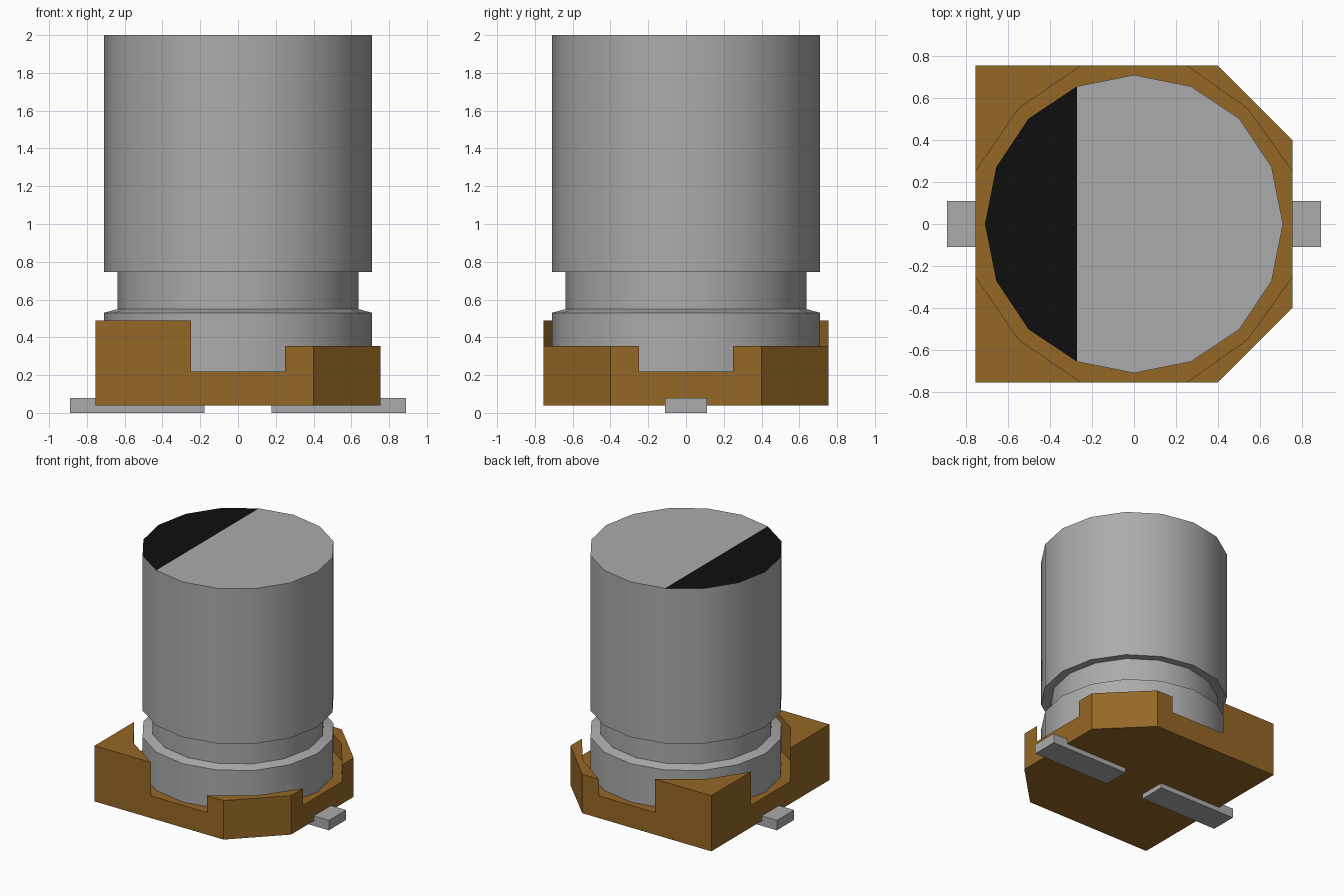
import bpy, bmesh, math

cube = bpy.data.objects.get("Cube")
if cube:
    bpy.data.objects.remove(cube, do_unlink=True)


def material(name, r, g, b):
    m = bpy.data.materials.new(name)
    m.use_nodes = True
    m.diffuse_color = (r, g, b, 1)
    m.node_tree.nodes["Principled BSDF"].inputs["Base Color"].default_value = (r, g, b, 1)
    return m


METAL = material("grey metal", 0.41, 0.41, 0.41)
BLACK = material("black mark", 0.0045, 0.0045, 0.0045)
BROWN = material("brown plastic", 0.30, 0.136, 0.019)


def finish(bm, name, *mats):
    bmesh.ops.recalc_face_normals(bm, faces=bm.faces)
    me = bpy.data.meshes.new(name)
    bm.to_mesh(me)
    bm.free()
    ob = bpy.data.objects.new(name, me)
    for m in mats:
        me.materials.append(m)
    bpy.context.collection.objects.link(ob)
    return ob


# Can: 16-sided turned body with a crimped groove
SIDES = 16
profile = [(0.71, 0.22), (0.71, 0.53), (0.637, 0.55), (0.637, 0.752), (0.71, 0.745), (0.71, 2.0)]
bm = bmesh.new()
rings = []
for r, z in profile:
    angles = [2 * math.pi * i / SIDES for i in range(SIDES)]
    rings.append([bm.verts.new((r * math.cos(a), r * math.sin(a), z)) for a in angles])
for lo, hi in zip(rings, rings[1:]):
    for i in range(SIDES):
        j = (i + 1) % SIDES
        bm.faces.new((lo[i], lo[j], hi[j], hi[i]))
bm.faces.new(rings[0][::-1])
# Top cap: cut along a chord, with the smaller segment black
top = rings[-1]
bm.faces.new(top[11:] + top[:6])
bm.faces.new(top[5:12]).material_index = 1
can = finish(bm, "can", METAL, BLACK)
bpy.ops.object.select_all(action='DESELECT')
can.select_set(True)
bpy.context.view_layer.objects.active = can
bpy.ops.object.shade_smooth_by_angle(angle=math.radians(30))

# Base: slab with four raised corners, chamfered on the +x side
W, S, C = 0.755, 0.25, 0.4
BOTTOM, FLOOR, LOW, HIGH = 0.04, 0.22, 0.355, 0.49
chamfered = [(W, S), (W, C), (C, W), (S, W)]
square = [(-S, W), (-W, W), (-W, S)]


def flip(points):
    return [(x, -y) for x, y in reversed(points)]


# Outer points of each corner, inner point, top height
corners = [
    (chamfered, (0.54, 0.55), LOW),
    (square, (-0.55, 0.55), HIGH),
    (flip(square), (-0.55, -0.55), HIGH),
    (flip(chamfered), (0.54, -0.55), LOW),
]
bm = bmesh.new()
outline, centre, posts = [], [], []
for outer, inner, height in corners:
    vs = [bm.verts.new((x, y, FLOOR)) for x, y in outer]
    vi = bm.verts.new((*inner, FLOOR))
    posts.append((bm.faces.new(vs + [vi]), height))
    outline += vs
    centre += [vs[0], vi, vs[-1]]
bm.faces.new(centre)
under = [bm.verts.new((v.co.x, v.co.y, BOTTOM)) for v in outline]
bm.faces.new(under[::-1])
for i in range(len(outline)):
    j = (i + 1) % len(outline)
    bm.faces.new((under[i], under[j], outline[j], outline[i]))
for face, height in posts:
    raised = bmesh.ops.extrude_discrete_faces(bm, faces=[face])["faces"][0]
    for v in raised.verts:
        v.co.z = height
finish(bm, "base", BROWN)

# Leads: flat metal tabs under the base
for name, side in (("right_lead", -1), ("left_lead", 1)):
    bm = bmesh.new()
    bmesh.ops.create_cube(bm, size=1)
    bmesh.ops.scale(bm, vec=(0.712, 0.22, 0.08), verts=bm.verts)
    bmesh.ops.translate(bm, vec=(side * 0.534, 0, 0.04), verts=bm.verts)
    finish(bm, name, METAL)
